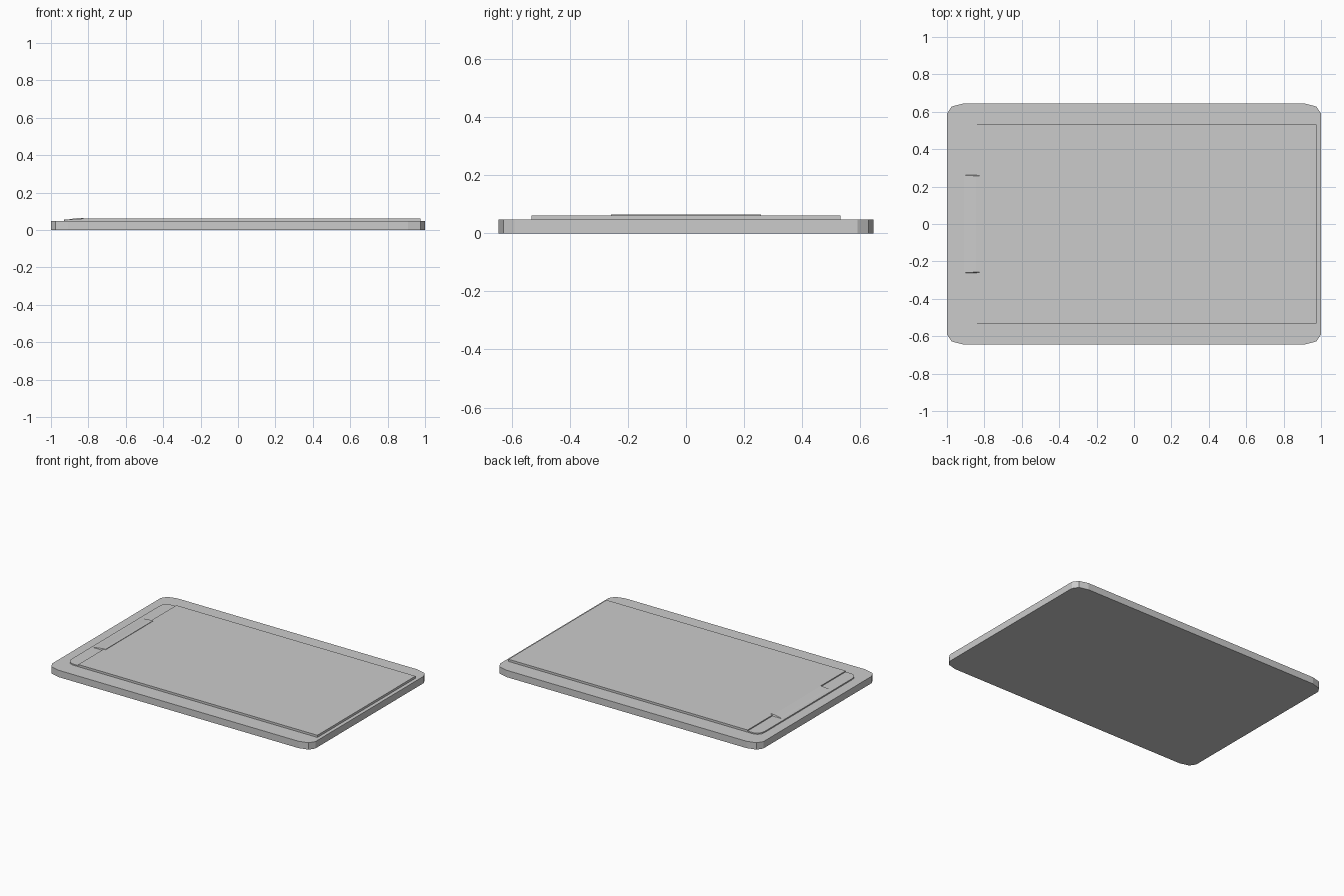
import bpy, bmesh

if "Cube" in bpy.data.objects:
    bpy.data.objects.remove(bpy.data.objects["Cube"])


def prism(name, outline, z0, z1):
    """Extrude a counter-clockwise plan outline from z0 to z1."""
    bm = bmesh.new()
    face = bm.faces.new([bm.verts.new((x, y, z0)) for x, y in outline])
    ext = bmesh.ops.extrude_face_region(bm, geom=[face], use_keep_orig=True)
    for v in ext["geom"]:
        if isinstance(v, bmesh.types.BMVert):
            v.co.z = z1
    return finish(name, bm)


def finish(name, bm):
    bmesh.ops.recalc_face_normals(bm, faces=bm.faces)
    mesh = bpy.data.meshes.new(name)
    bm.to_mesh(mesh)
    bm.free()
    obj = bpy.data.objects.new(name, mesh)
    bpy.context.collection.objects.link(obj)
    return obj


# Base board with faceted corners
quarter = [(1.0, 0.59), (0.975, 0.628), (0.91, 0.645)]
right = [(x, -y) for x, y in reversed(quarter)] + quarter
board = right + [(-x, -y) for x, y in right]
prism("board", board, 0.0, 0.047)

# Raised square-cornered panel
prism("panel", [(-0.84, -0.532), (0.975, -0.532), (0.975, 0.532), (-0.84, 0.532)],
      0.047, 0.062)

# Thin lip at the left end, with rounded outer corners
corner = [(-0.84, 0.532), (-0.885, 0.532), (-0.91, 0.522), (-0.926, 0.5), (-0.93, 0.47)]
lip = corner + [(x, -y) for x, y in reversed(corner)]
prism("end_lip", lip, 0.047, 0.055)

# Ramped tab joining the lip to the panel
bm = bmesh.new()
profile = [(-0.91, 0.055), (-0.895, 0.059), (-0.845, 0.065), (-0.825, 0.065),
           (-0.825, 0.055)]
sides = []
for s in (-1, 1):
    sides.append([bm.verts.new((x, s * (0.262 - (z - 0.055) * 0.5), z))
                  for x, z in profile])
bm.faces.new(sides[0])
bm.faces.new(sides[1][::-1])
for i in range(len(profile)):
    j = (i + 1) % len(profile)
    bm.faces.new((sides[0][i], sides[0][j], sides[1][j], sides[1][i]))
finish("ramp_tab", bm)
